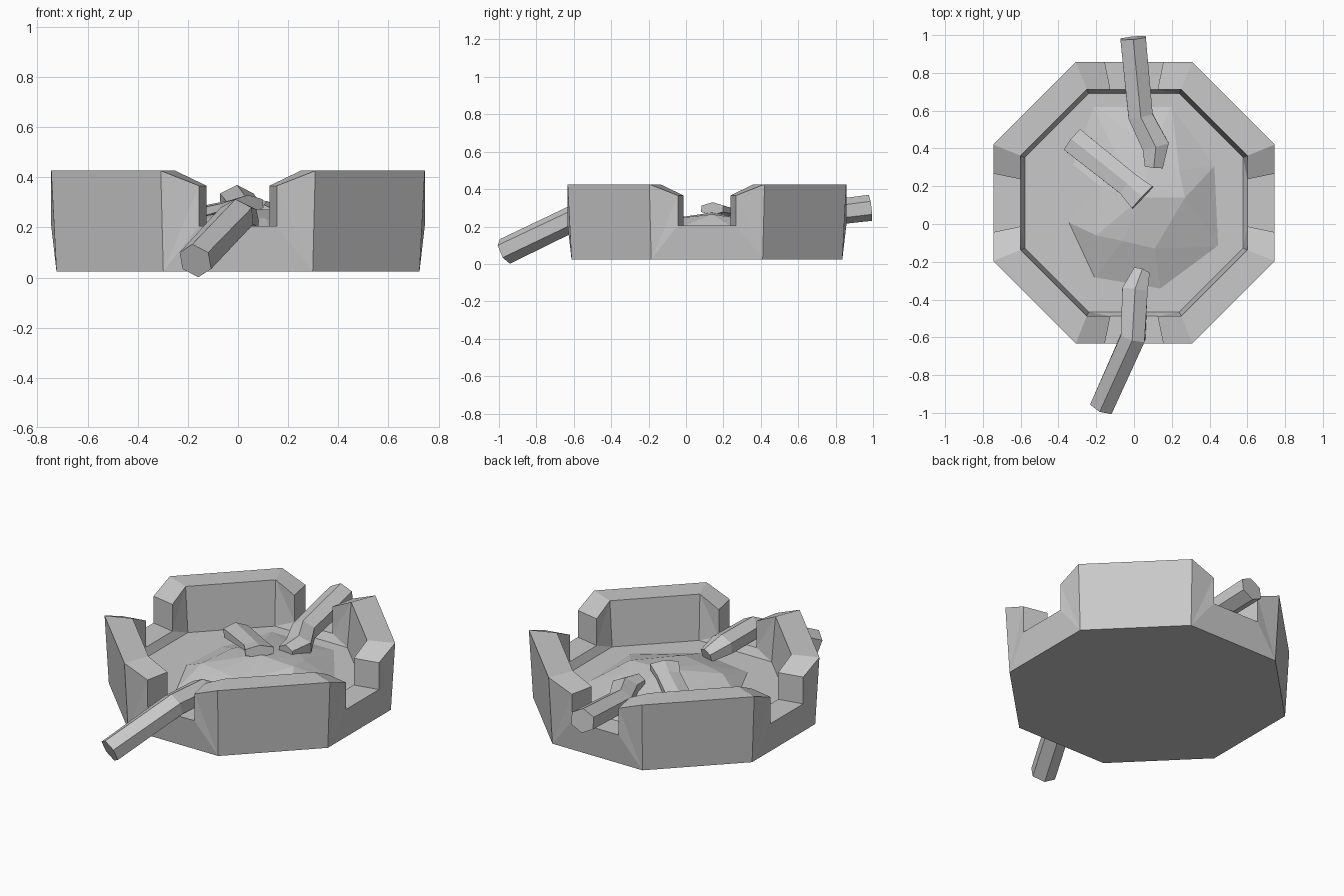
import bpy, bmesh, math
from mathutils import Vector, Matrix

cube = bpy.data.objects.get("Cube")
if cube:
    bpy.data.objects.remove(cube, do_unlink=True)

grey = bpy.data.materials.new("plain_grey")
grey.use_nodes = True
grey.diffuse_color = (0.58, 0.58, 0.58, 1)
grey.node_tree.nodes["Principled BSDF"].inputs["Base Color"].default_value = (0.58, 0.58, 0.58, 1)


def finish(bm, name, location=(0, 0, 0)):
    bmesh.ops.remove_doubles(bm, verts=bm.verts, dist=0.0005)
    bmesh.ops.recalc_face_normals(bm, faces=bm.faces)
    mesh = bpy.data.meshes.new(name)
    bm.to_mesh(mesh)
    bm.free()
    mesh.materials.append(grey)
    obj = bpy.data.objects.new(name, mesh)
    obj.location = location
    bpy.context.collection.objects.link(obj)
    return obj


# Octagonal tray: one notched side, repeated four times around
def build_tray():
    bm = bmesh.new()
    points = {
        "base": (0.298, 0.724, 0.025), "rim": (0.308, 0.745, 0.426),
        "notch_top": (0.155, 0.745, 0.366), "notch_low": (0.155, 0.745, 0.206),
        "in_rim": (0.25, 0.60, 0.426), "in_floor": (0.24, 0.578, 0.16),
        "in_top": (0.125, 0.60, 0.366), "in_low": (0.125, 0.60, 0.206),
    }
    half_faces = [
        ("base", "notch_low", "notch_top"), ("base", "notch_top", "rim"),
        ("rim", "notch_top", "in_top", "in_rim"),
        ("notch_top", "notch_low", "in_low", "in_top"),
        ("in_rim", "in_top", "in_low"), ("in_rim", "in_low", "in_floor"),
    ]
    sides = []
    for k in range(4):
        turn = Matrix.Rotation(-k * math.pi / 2, 3, 'Z')
        side = [{n: bm.verts.new(turn @ Vector((s * x, y, z)))
                 for n, (x, y, z) in points.items()} for s in (-1, 1)]
        sides.append(side)
        left, right = side
        for names in half_faces:
            for half in side:
                bm.faces.new([half[n] for n in names])
        # faces across the notch
        for a, b in (("base", "notch_low"), ("notch_low", "in_low"), ("in_low", "in_floor")):
            bm.faces.new((left[a], right[a], right[b], left[b]))
    # plain diagonal sides between the notched ones
    for k in range(4):
        a, b = sides[k][1], sides[(k + 1) % 4][0]
        for p, q in (("base", "rim"), ("rim", "in_rim"), ("in_rim", "in_floor")):
            bm.faces.new((a[p], b[p], b[q], a[q]))
    for ring in ("base", "in_floor"):
        bm.faces.new([half[ring] for side in sides for half in side])
    finish(bm, "tray", (0, 0.112, 0))


# Faceted ash mound: outline, and a raised irregular middle
def build_ash():
    bm = bmesh.new()
    outline = [(-0.35, 0.01), (-0.21, -0.29), (0.14, -0.35), (0.45, -0.12),
               (0.43, 0.31), (0.20, 0.63), (-0.22, 0.63), (-0.33, 0.32)]
    inner = [(-0.20, -0.06, 0.235), (-0.06, -0.09, 0.24), (0.11, -0.13, 0.235), (0.27, 0.14, 0.265),
             (0.24, 0.28, 0.245), (0.10, 0.40, 0.23), (-0.10, 0.38, 0.22), (-0.18, 0.20, 0.23)]
    low = [bm.verts.new((x, y, 0.157)) for x, y in outline]
    high = [bm.verts.new(p) for p in inner]
    peak = bm.verts.new((0.04, 0.14, 0.275))
    for i in range(len(low)):
        j = (i + 1) % len(low)
        bm.faces.new((low[i], low[j], high[i]))
        bm.faces.new((low[j], high[j], high[i]))
        bm.faces.new((high[i], high[j], peak))
    bm.faces.new(low)
    finish(bm, "ash_mound")


# Six-sided bent butt; each stop is (centre, half width, half height)
def build_butt(name, stops):
    bm = bmesh.new()
    centres = [Vector(s[0]) for s in stops]
    rings = []
    for i, (c, wide, tall) in enumerate(stops):
        before, after = centres[max(i - 1, 0)], centres[min(i + 1, len(stops) - 1)]
        along = (after - before).normalized()
        side = along.cross(Vector((0, 0, 1))).normalized()
        up = side.cross(along)
        ring = []
        for k in range(6):
            a = math.radians(90 + 60 * k)
            ring.append(bm.verts.new(centres[i] + side * wide * math.cos(a) + up * tall * math.sin(a)))
        rings.append(ring)
    for a, b in zip(rings, rings[1:]):
        for k in range(6):
            bm.faces.new((a[k], a[k - 1], b[k - 1], b[k]))
    bm.faces.new(rings[0])
    bm.faces.new(rings[-1])
    finish(bm, name)


build_tray()
build_ash()
build_butt("front_butt", [((-0.17, -0.968, 0.067), 0.072, 0.072), ((-0.005, -0.60, 0.245), 0.075, 0.07),
                          ((0.005, -0.35, 0.24), 0.078, 0.065), ((0.04, -0.25, 0.205), 0.05, 0.045)])
build_butt("back_butt", [((-0.005, 0.985, 0.30), 0.078, 0.07), ((0.035, 0.57, 0.25), 0.075, 0.065),
                         ((0.115, 0.41, 0.245), 0.082, 0.06), ((0.105, 0.30, 0.24), 0.055, 0.05)])
build_butt("middle_butt", [((-0.325, 0.445, 0.20), 0.08, 0.05), ((-0.03, 0.21, 0.28), 0.075, 0.028),
                           ((0.045, 0.14, 0.295), 0.092, 0.035)])
